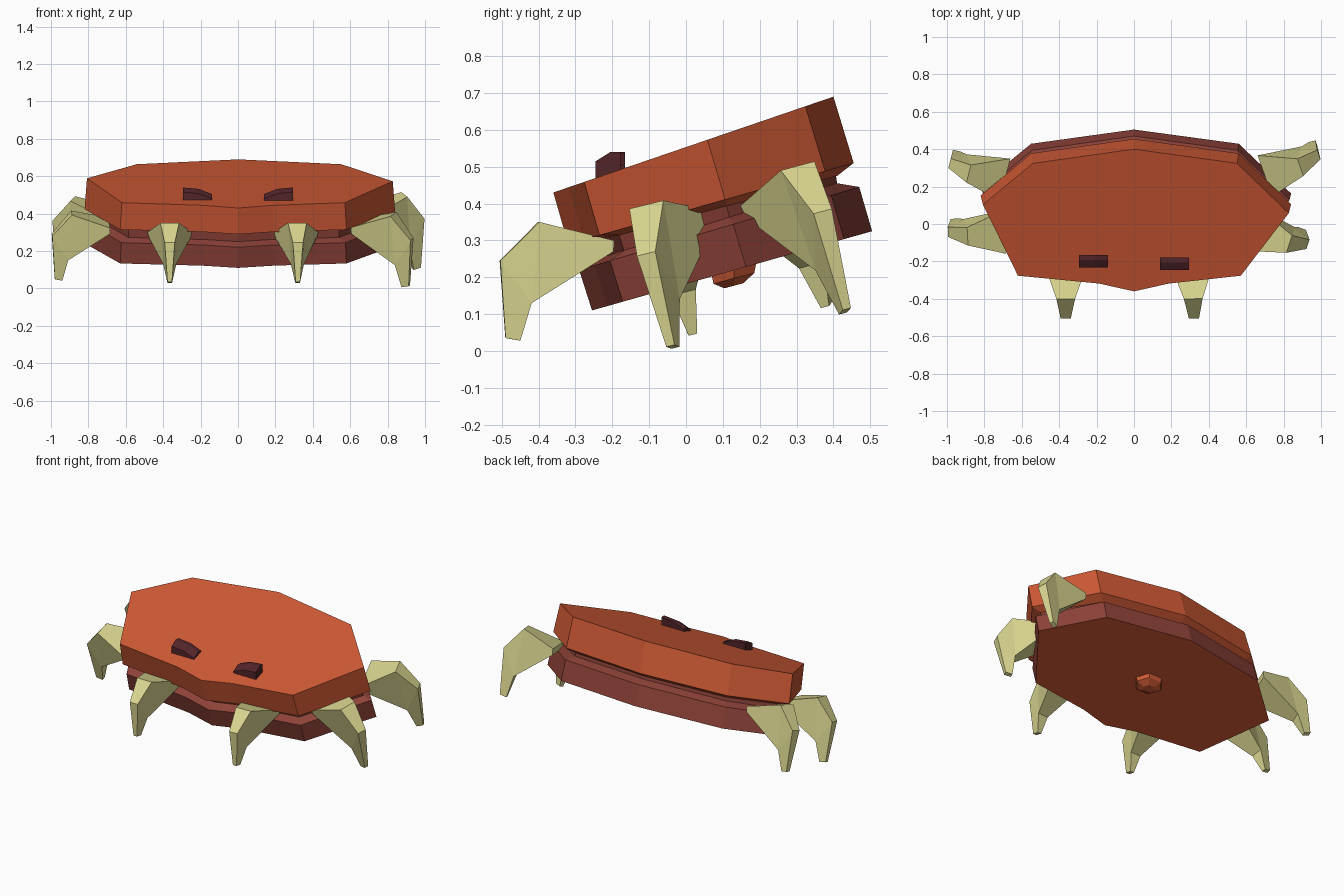
import bpy, bmesh
from math import radians, cos, sin
from mathutils import Matrix, Vector

if "Cube" in bpy.data.objects:
    bpy.data.objects.remove(bpy.data.objects["Cube"])


def material(name, rgb):
    m = bpy.data.materials.new(name)
    m.diffuse_color = (*rgb, 1)
    m.use_nodes = True
    m.node_tree.nodes["Principled BSDF"].inputs["Base Color"].default_value = m.diffuse_color
    return m


ORANGE = material("orange", (0.62, 0.10, 0.035))
MAROON = material("maroon", (0.27, 0.055, 0.04))
CREAM = material("cream", (0.70, 0.67, 0.28))
DARK = material("dark", (0.085, 0.018, 0.022))


def build(name, verts, faces, *mats):
    bm = bmesh.new()
    vs = [bm.verts.new(v) for v in verts]
    for f in faces:
        bm.faces.new([vs[i] for i in f])
    bmesh.ops.recalc_face_normals(bm, faces=bm.faces[:])
    me = bpy.data.meshes.new(name)
    bm.to_mesh(me)
    bm.free()
    for m in mats:
        me.materials.append(m)
    ob = bpy.data.objects.new(name, me)
    bpy.context.collection.objects.link(ob)
    return ob


def loft(name, rings, *mats):
    n = len(rings[0])
    verts = [p for r in rings for p in r]
    faces = [[r * n + i, r * n + (i + 1) % n, (r + 1) * n + (i + 1) % n, (r + 1) * n + i]
             for r in range(len(rings) - 1) for i in range(n)]
    faces.append(list(range(n)))
    faces.append([len(verts) - n + i for i in range(n)])
    return build(name, verts, faces, *mats)


# Shell outline: x, and fraction from front (0) to back (1)
OUTLINE = [(0, 0), (.19, .055), (.58, .11), (.84, .55), (.56, .9),
           (0, 1), (-.55, .9), (-.82, .61), (-.63, .11), (-.19, .055)]


def ring(scale, front, back):
    f, b = Vector((0, *front)), Vector((0, *back))
    return [f.lerp(b, t) + Vector((x * scale, 0, 0)) for x, t in OUTLINE]


# Upper shell, tilted up towards the back
loft("upper_shell", [ring(.985, (-.36, .43), (.40, .69)),
                     ring(1.0, (-.32, .29), (.455, .51)),
                     ring(.93, (-.25, .295), (.41, .475))], ORANGE)

# Lower shell with a narrow waist, orange belly face
lower = loft("lower_shell", [ring(.93, (-.26, .31), (.405, .49)),
                             ring(.93, (-.24, .25), (.41, .455)),
                             ring(.99, (-.29, .22), (.47, .445)),
                             ring(1.0, (-.255, .11), (.505, .325))], MAROON, ORANGE)
lower.data.polygons[-1].material_index = 1

# Small faceted bump under the belly
bump = []
for r, z in ((.10, .03), (.085, -.015), (.04, -.035)):
    bump.append([Vector((r * cos(radians(60 * i)), .13 + .75 * r * sin(radians(60 * i)),
                         .212 + z + .2 * r * sin(radians(60 * i)))) for i in range(6)])
loft("belly_bump", bump, ORANGE)

# Eyes: wedge-shaped blocks rising outwards
for side, name, dy in ((-1, "left_eye", .012), (1, "right_eye", 0)):
    prof = [(.14, .44), (.14, .505), (.21, .532), (.295, .54), (.295, .44)]
    loft(name, [[Vector((side * x, y + dy, z + dz)) for x, z in prof]
                for y, dz in ((-.245, -.025), (-.205, 0), (-.178, 0))], DARK)

# Leg side profile: outward, up, half width
LEG = [(0, .01, .12), (.20, .06, .05), (.305, -.045, .027), (.29, -.255, .012),
       (.25, -.262, .012), (.22, -.16, .035), (0, -.02, .11)]


def leg(name, root, angle, height, tilt):
    m = (Matrix.Translation(root) @ Matrix.Rotation(tilt, 4, 'X')
         @ Matrix.Rotation(radians(angle), 4, 'Z'))
    n = len(LEG)
    verts = [m @ Vector((d, s * w, h * height)) for s in (-1, 1) for d, h, w in LEG]
    faces = [[i, (i + 1) % n, (i + 1) % n + n, i + n] for i in range(n)]
    for f in ((0, 1, 5, 6), (1, 2, 5), (2, 3, 4, 5)):
        faces += [list(f), [i + n for i in f]]
    build(name, verts, faces, CREAM)


# Six legs: root, heading, height factor, tilt
leg("front_left_leg", (-.365, -.20, .29), -90, 1.0, 0)
leg("front_right_leg", (.31, -.20, .29), -88, 1.0, 0)
leg("middle_left_leg", (-.69, -.04, .34), 183, 1.15, .24)
leg("middle_right_leg", (.64, -.03, .34), -18, 1.23, .24)
leg("back_left_leg", (-.69, .24, .40), 166, 1.17, .26)
leg("back_right_leg", (.70, .26, .41), 19, 1.3, .26)
